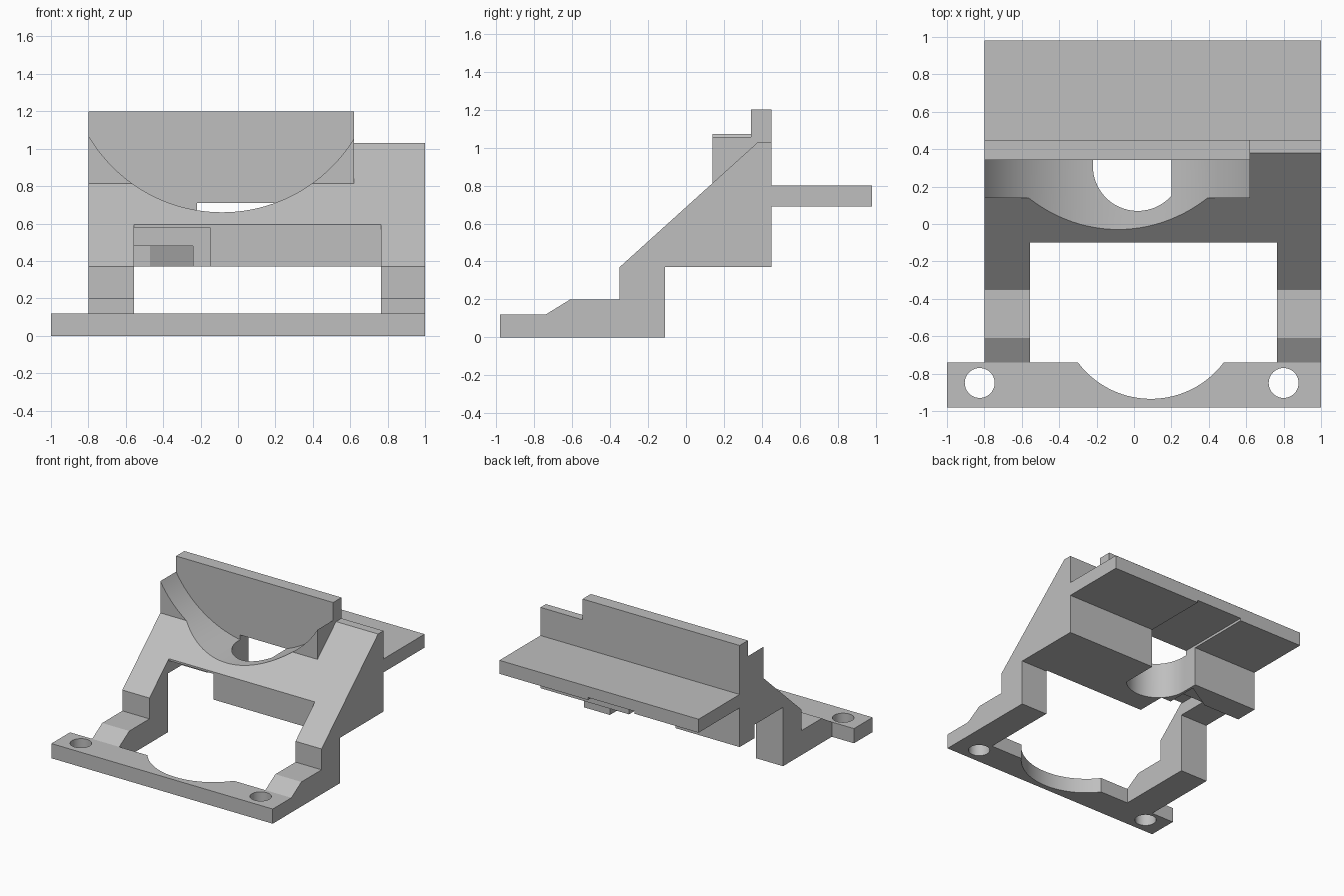
import bpy, bmesh
from math import cos, sin, pi, radians
from mathutils import Vector

cube = bpy.data.objects.get("Cube")
if cube:
    bpy.data.objects.remove(cube, do_unlink=True)

grey = bpy.data.materials.new("plain grey")
grey.use_nodes = True
colour = (0.52, 0.52, 0.52, 1)
grey.diffuse_color = colour
grey.node_tree.nodes["Principled BSDF"].inputs["Base Color"].default_value = colour


def prism(name, outline, axis, low, high):
    """Extrude a flat outline along x, y or z."""
    def place(a, b, t):
        return {"x": (t, a, b), "y": (a, t, b), "z": (a, b, t)}[axis]
    bm = bmesh.new()
    face = bm.faces.new([bm.verts.new(place(a, b, low)) for a, b in outline])
    step = Vector(place(0, 0, high - low))
    result = bmesh.ops.extrude_face_region(bm, geom=[face])
    verts = [v for v in result["geom"] if isinstance(v, bmesh.types.BMVert)]
    bmesh.ops.translate(bm, verts=verts, vec=step)
    bmesh.ops.recalc_face_normals(bm, faces=bm.faces)
    mesh = bpy.data.meshes.new(name)
    bm.to_mesh(mesh)
    bm.free()
    mesh.materials.append(grey)
    obj = bpy.data.objects.new(name, mesh)
    bpy.context.collection.objects.link(obj)
    return obj


def box(name, x, y, z):
    outline = [(x[0], y[0]), (x[1], y[0]), (x[1], y[1]), (x[0], y[1])]
    return prism(name, outline, "z", *z)


def arc(a, b, r, start=0.0, end=2 * pi, n=64):
    closed = end - start > 6.28
    steps = n if closed else n - 1
    return [(a + r * cos(start + (end - start) * i / steps),
             b + r * sin(start + (end - start) * i / steps)) for i in range(n)]


def combine(base, other, operation):
    """Apply a boolean and remove the helper."""
    other.hide_render = True
    mod = base.modifiers.new(other.name, "BOOLEAN")
    mod.operation = operation
    mod.solver = "EXACT"
    mod.object = other
    bpy.context.view_layer.objects.active = base
    bpy.ops.object.modifier_apply(modifier=mod.name)
    bpy.data.objects.remove(other, do_unlink=True)


# Stepped, sloping side profile across the full body
side = [(-0.98, 0), (-0.98, 0.12), (-0.74, 0.12), (-0.61, 0.2), (-0.35, 0.2),
        (-0.35, 0.37), (0.38, 1.03), (0.45, 1.03), (0.45, 0.37),
        (-0.11, 0.37), (-0.11, 0)]
bracket = prism("bracket", side, "x", -0.8, 1.0)

# Mounting ear and the raised cradle block
combine(bracket, box("ear", (-1, -0.7), (-0.98, -0.74), (0, 0.12)), "UNION")
combine(bracket, box("cradle", (-0.8, 0.62), (0.14, 0.45), (0.6, 1.2)), "UNION")

# Opening between the legs, rounded front notch and screw holes
combine(bracket, box("opening", (-0.555, 0.765), (-0.74, -0.1), (-0.1, 1)), "DIFFERENCE")
combine(bracket, prism("front_notch", arc(0.09, -0.4475, 0.4875, n=96), "z", -0.1, 0.15),
        "DIFFERENCE")
for x in (-0.825, 0.8):
    combine(bracket, prism("screw_hole", arc(x, -0.85, 0.08, n=40), "z", -0.1, 0.3),
            "DIFFERENCE")

# Cylindrical cradle, leaving the back plate standing
combine(bracket, prism("scoop", arc(-0.085, 1.487, 0.827, n=128), "y", -0.3, 0.343),
        "DIFFERENCE")

# Rear shelf
combine(bracket, box("shelf", (-0.8, 1), (0.4, 0.98), (0.69, 0.8)), "UNION")

# Drop hole with one flat side, opening into a rear slot
drop = arc(0.02, 0.31, 0.24, pi, radians(318.6), 32) + [(0.2, 0.343), (-0.22, 0.343)]
combine(bracket, prism("drop_hole", drop, "z", 0.3, 0.9), "DIFFERENCE")
combine(bracket, box("rear_slot", (-0.22, 0.2), (0.33, 1.1), (0.3, 0.71)), "DIFFERENCE")

# Underside pocket and side channel
combine(bracket, box("pocket", (-0.555, -0.15), (-0.2, 0.14), (0.3, 0.58)), "DIFFERENCE")
channel = [(-0.9, -0.11), (-0.24, -0.11), (-0.24, 0.4), (-0.47, 0.26), (-0.9, 0.26)]
combine(bracket, prism("channel", channel, "z", 0.3, 0.48), "DIFFERENCE")

# Smooth curves, crisp edges
bpy.ops.object.select_all(action="DESELECT")
bracket.select_set(True)
bpy.context.view_layer.objects.active = bracket
bpy.ops.object.shade_smooth_by_angle(angle=radians(25))
